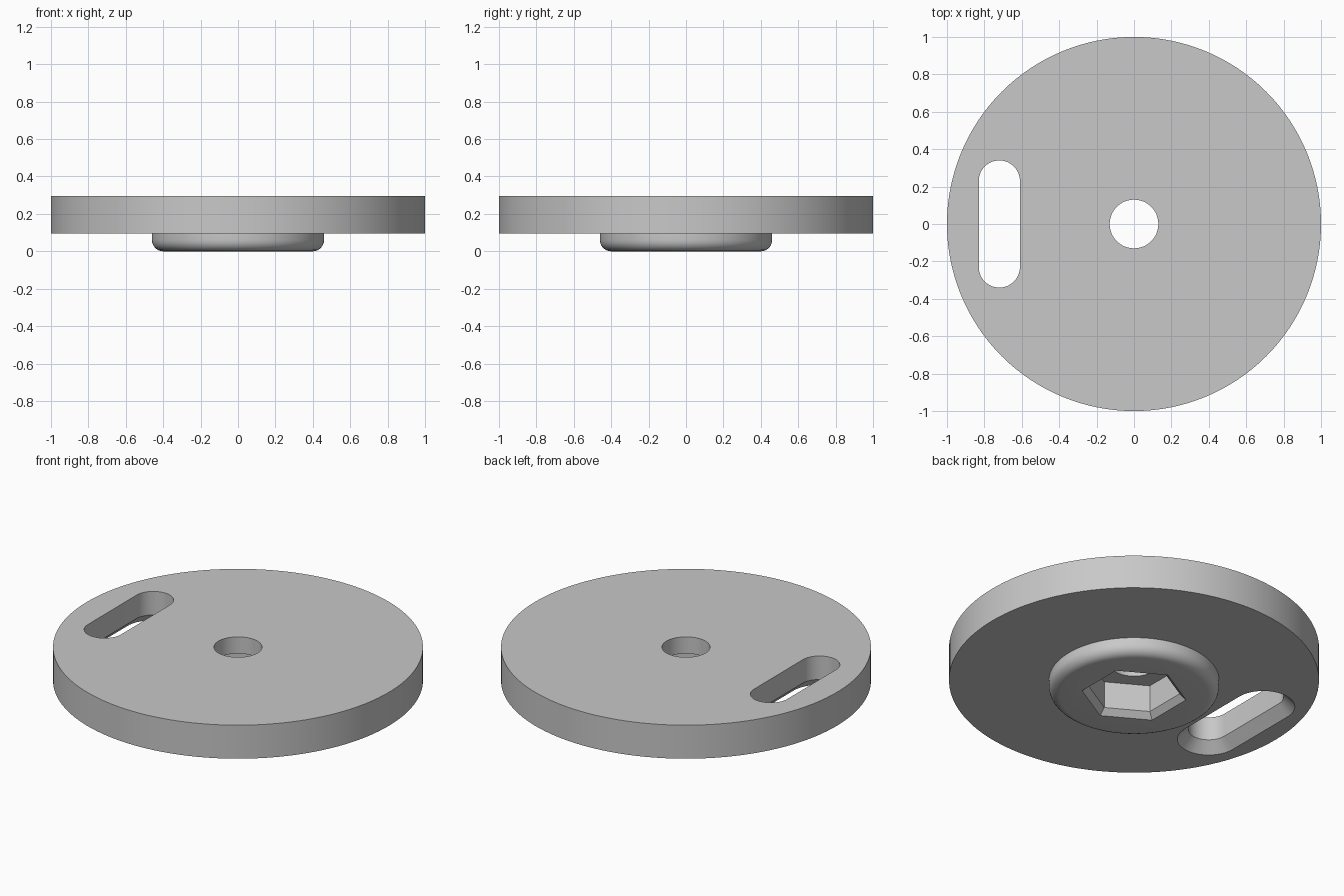
import bpy, bmesh
from math import sin, cos, pi, radians

cube = bpy.data.objects.get("Cube")
if cube:
    bpy.data.objects.remove(cube, do_unlink=True)

SIDES = 128
BOSS_TOP, TOP = 0.095, 0.295

grey = bpy.data.materials.new("light_grey")
grey.use_nodes = True
colour = (0.58, 0.58, 0.58, 1)
grey.diffuse_color = colour
grey.node_tree.nodes["Principled BSDF"].inputs["Base Color"].default_value = colour


def ring(r, z, n=SIDES, turn=0.0):
    """Regular polygon of circumradius r at height z."""
    return [(r * cos(turn + 2 * pi * i / n), r * sin(turn + 2 * pi * i / n), z)
            for i in range(n)]


def slot_ring(r, z, x=-0.72, half=0.23, n=24):
    """Rounded slot outline running along y."""
    return [(x + r * cos(end * pi + pi * i / n),
             (half, -half)[end] + r * sin(end * pi + pi * i / n), z)
            for end in (0, 1) for i in range(n + 1)]


def loft(name, rings):
    """Closed solid through a stack of matching outlines, bottom to top."""
    bm = bmesh.new()
    rows = [[bm.verts.new(p) for p in points] for points in rings]
    n = len(rows[0])
    bm.faces.new(rows[0][::-1])
    bm.faces.new(rows[-1])
    for low, high in zip(rows, rows[1:]):
        for i in range(n):
            j = (i + 1) % n
            bm.faces.new((low[i], low[j], high[j], high[i]))
    mesh = bpy.data.meshes.new(name)
    bm.to_mesh(mesh)
    bm.free()
    mesh.materials.append(grey)
    obj = bpy.data.objects.new(name, mesh)
    bpy.context.collection.objects.link(obj)
    return obj


# Wide disc with a round-edged boss underneath
fillet, steps = 0.06, 6
profile = [(0.46 - fillet + fillet * sin(a), fillet - fillet * cos(a))
           for a in (pi / 2 * i / steps for i in range(steps + 1))]
profile += [(0.46, BOSS_TOP), (1, BOSS_TOP), (1, TOP)]
disc = loft("disc_with_boss", [ring(r, z) for r, z in profile])

# Centre bore, chamfered hexagonal nut pocket and chamfered slot
hexagon = [(0.305, -0.02), (0.25, 0.035), (0.25, 0.195)]
slot = [(0.19, BOSS_TOP - 0.02), (0.11, BOSS_TOP + 0.06), (0.11, TOP + 0.1)]
cutters = [
    loft("bore_cutter", [ring(0.13, 0.1, 64), ring(0.13, TOP + 0.1, 64)]),
    loft("hex_pocket_cutter", [ring(r, z, 6, radians(30)) for r, z in hexagon]),
    loft("slot_cutter", [slot_ring(r, z) for r, z in slot]),
]

bpy.ops.object.select_all(action='DESELECT')
bpy.context.view_layer.objects.active = disc
disc.select_set(True)
for cutter in cutters:
    cutter.hide_render = True
    cut = disc.modifiers.new(cutter.name, 'BOOLEAN')
    cut.operation = 'DIFFERENCE'
    cut.solver = 'EXACT'
    cut.object = cutter
    bpy.ops.object.modifier_apply(modifier=cut.name)
    bpy.data.objects.remove(cutter, do_unlink=True)

bpy.ops.object.shade_smooth_by_angle(angle=radians(30))
